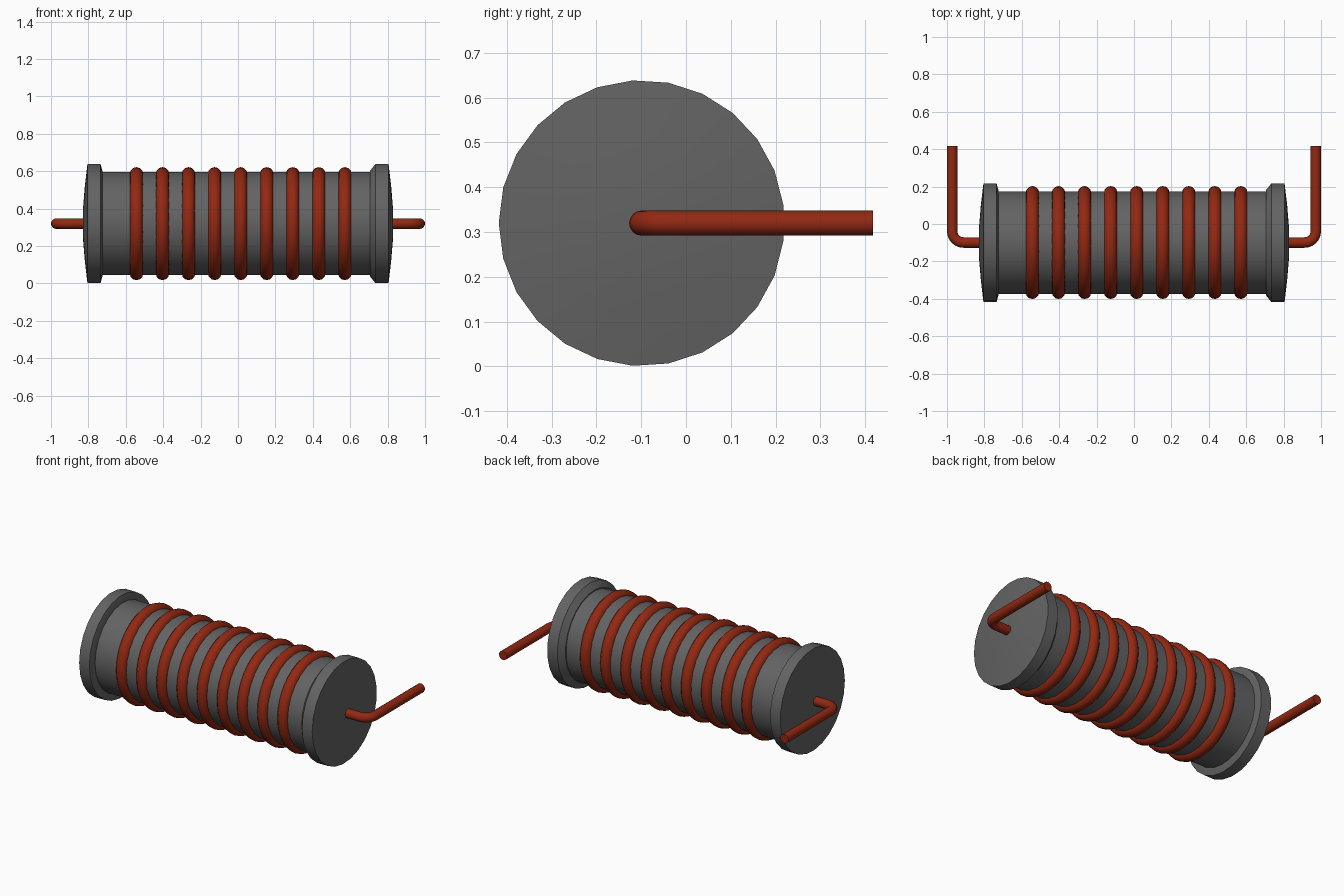
import bpy, bmesh, math
from mathutils import Matrix, Vector

cube = bpy.data.objects.get("Cube")
if cube:
    bpy.data.objects.remove(cube)

AXIS_Y, AXIS_Z = -0.099, 0.32
SIDES = 25


def material(name, rgb):
    m = bpy.data.materials.new(name)
    m.use_nodes = True
    m.diffuse_color = (*rgb, 1)
    m.node_tree.nodes["Principled BSDF"].inputs["Base Color"].default_value = (*rgb, 1)
    return m


grey = material("dark grey core", (0.125, 0.125, 0.125))
copper = material("red copper", (0.29, 0.021, 0.006))


def finish(name, bm, mat, angle):
    """Turn a bmesh into a smooth-shaded object with one material."""
    bmesh.ops.recalc_face_normals(bm, faces=bm.faces)
    mesh = bpy.data.meshes.new(name)
    bm.to_mesh(mesh)
    bm.free()
    mesh.materials.append(mat)
    ob = bpy.data.objects.new(name, mesh)
    bpy.context.collection.objects.link(ob)
    bpy.ops.object.select_all(action='DESELECT')
    ob.select_set(True)
    bpy.context.view_layer.objects.active = ob
    bpy.ops.object.shade_smooth_by_angle(angle=math.radians(angle))
    return ob


def lathe(name, profile, mat, closed=False, steps=SIDES, angle=30):
    """Revolve (x, radius) points around the core axis."""
    bm = bmesh.new()
    verts = [bm.verts.new((x, AXIS_Y - r, AXIS_Z)) for x, r in profile]
    pairs = list(zip(verts, verts[1:]))
    if closed:
        pairs.append((verts[-1], verts[0]))
    edges = [bm.edges.new(p) for p in pairs]
    bmesh.ops.spin(bm, geom=verts + edges, cent=(0, AXIS_Y, AXIS_Z), axis=(1, 0, 0),
                   angle=math.tau, steps=steps)
    bmesh.ops.remove_doubles(bm, verts=bm.verts, dist=1e-4)
    return finish(name, bm, mat, angle)


def tube(name, path, radius, mat, sides=16):
    """Sweep a circle along a path lying in a horizontal plane."""
    bm = bmesh.new()
    pts = [Vector(p) for p in path]
    rings = []
    for i, p in enumerate(pts):
        d = (pts[min(i + 1, len(pts) - 1)] - pts[max(i - 1, 0)]).normalized()
        side = d.cross(Vector((0, 0, 1)))
        rings.append([bm.verts.new(p + radius * (side * math.cos(a) + Vector((0, 0, math.sin(a)))))
                      for a in (math.tau * k / sides for k in range(sides))])
    for a, b in zip(rings, rings[1:]):
        for k in range(sides):
            n = (k + 1) % sides
            bm.faces.new((a[k], a[n], b[n], b[k]))
    bm.faces.new(rings[0])
    bm.faces.new(rings[-1])
    return finish(name, bm, mat, 40)


# Core cylinder
lathe("core", [(-0.74, 0), (-0.74, 0.276), (0.74, 0.276), (0.74, 0)], grey)

# Domed end flanges, the right one of the drawing with a wider bevel
for name, s, bevel in (("left_flange", 1, 0.030), ("right_flange", -1, 0.010)):
    lathe(name, [(s * x, r) for x, r in (
        (0.83, 0), (0.828, 0.09), (0.819, 0.2), (0.805, 0.319), (0.735, 0.319),
        (0.735 - bevel, 0.282), (0.735 - bevel, 0.26))], grey)

# Wire turns
for i in range(9):
    cx = -0.543 + i * 0.1393
    ring = [(cx + 0.036 * math.cos(a), 0.266 + 0.036 * math.sin(a))
            for a in (math.tau * k / 12 for k in range(12))]
    lathe(f"wire_turn_{i + 1}", ring, copper, closed=True, steps=36, angle=40)

# Bent wire leads
R, BEND = 0.028, 0.06
for name, s in (("left_lead", 1), ("right_lead", -1)):
    cx, cy = 0.972 - BEND, AXIS_Y + BEND
    bend = [(cx + BEND * math.sin(t), cy - BEND * math.cos(t))
            for t in (math.pi / 2 * k / 6 for k in range(7))]
    path = [(0.80, AXIS_Y)] + bend + [(0.972, 0.417)]
    tube(name, [(s * x, y, AXIS_Z) for x, y in path], R, copper)
